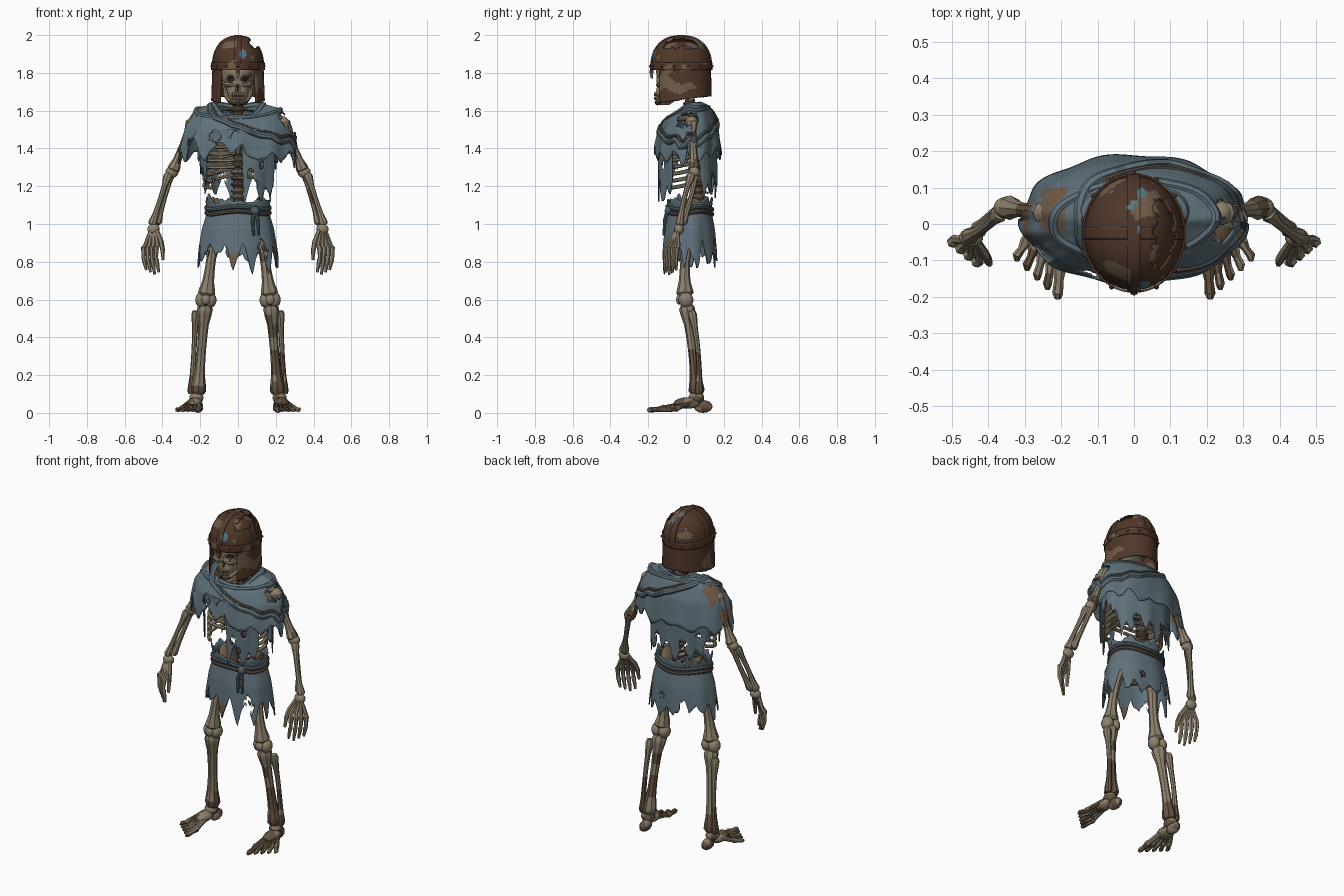
import bpy, bmesh, math
from math import sin, cos, pi
from mathutils import Vector, Matrix, noise

if "Cube" in bpy.data.objects:
    bpy.data.objects.remove(bpy.data.objects["Cube"])

def material(name, *rgb):
    m = bpy.data.materials.new(name)
    m.use_nodes = True
    m.diffuse_color = (*rgb, 1)
    m.node_tree.nodes["Principled BSDF"].inputs["Base Color"].default_value = (*rgb, 1)
    return m

BONE = material("old bone", .27, .22, .15)
STAIN = material("stained bone", .125, .083, .052)
RUST = material("rusted iron", .08, .038, .022)
WORN = material("worn tan", .16, .105, .065)
CLOTH = material("faded blue cloth", .115, .165, .195)
FOLD = material("dark blue cloth", .075, .11, .13)
ROPE = material("brown rope", .09, .07, .055)
HOLLOW = material("dark hollow", .032, .022, .016)
TEAL = material("teal corrosion", .09, .19, .25)

def patch(freq, limit, seed=0):
    """Face rule: second material wherever smooth noise exceeds a limit."""
    return lambda c: int(noise.noise(c * freq + Vector((seed, 0, seed))) > limit)

SPOTS, GRIME = patch(9, .33), patch(22, .02, 3)
def bone_rule(c):
    if c.z < .1:
        return GRIME(c)
    return 1 if (SPOTS(c) and abs(c.x) < .4) or c.z < .18 + .12 * noise.noise(c * 20) else 0

def finish(name, bm, mats, rule=None, thick=0):
    bmesh.ops.recalc_face_normals(bm, faces=bm.faces)
    mesh = bpy.data.meshes.new(name)
    bm.to_mesh(mesh)
    bm.free()
    for m in mats:
        mesh.materials.append(m)
    for p in mesh.polygons:
        p.material_index = rule(p.center) if rule else 0
    mesh.shade_smooth()
    mesh.set_sharp_from_angle(angle=math.radians(38))
    ob = bpy.data.objects.new(name, mesh)
    bpy.context.collection.objects.link(ob)
    if thick:
        mod = ob.modifiers.new("thickness", "SOLIDIFY")
        mod.thickness, mod.offset = thick, 1

def surf(name, f, nu, nv, mats, rule=None, closed=True, thick=0, holes=()):
    """Grid surface of f(u, v), with torn holes given as (x, y, z, radius)."""
    bm = bmesh.new()
    cols = nu if closed else nu + 1
    g = [[bm.verts.new(f(i / nu, j / nv)) for j in range(nv + 1)] for i in range(cols)]
    for i in range(nu):
        a, b = g[i], g[(i + 1) % cols]
        for j in range(nv):
            q = (a[j], b[j], b[j + 1], a[j + 1])
            c = sum((v.co for v in q), Vector()) / 4
            if not any((c - Vector(h[:3])).length < h[3] * (1 + .5 * noise.noise(c * 45)) for h in holes):
                bm.faces.new(q)
    bmesh.ops.delete(bm, geom=[v for v in bm.verts if not v.link_faces], context="VERTS")
    finish(name, bm, mats, rule, thick)

def tube(name, pts, radii, mats=(BONE, STAIN), rule=bone_rule, sides=8, closed=False):
    pts, bm, rings = [Vector(p) for p in pts], bmesh.new(), []
    n, count = None, len(pts)
    for i, p in enumerate(pts):
        nxt = pts[(i + 1) % count] if closed else pts[min(i + 1, count - 1)]
        t = (nxt - pts[i - 1 if closed else max(i - 1, 0)]).normalized()
        n = t.orthogonal() if n is None else n - t * n.dot(t)
        n.normalize()
        b, r = t.cross(n), radii if isinstance(radii, float) else radii[i]
        rings.append([bm.verts.new(p + r * (n * cos(k * 2 * pi / sides) + b * sin(k * 2 * pi / sides)))
                      for k in range(sides)])
    for i in range(count if closed else count - 1):
        a, b = rings[i], rings[(i + 1) % count]
        for k in range(sides):
            bm.faces.new((a[k], a[(k + 1) % sides], b[(k + 1) % sides], b[k]))
    if not closed:
        bm.faces.new(rings[0])
        bm.faces.new(rings[-1])
    finish(name, bm, mats, rule if len(mats) > 1 else None)

def ball(name, loc, size, mats=(BONE, STAIN), rule=bone_rule, tilt=0):
    bm = bmesh.new()
    mat = Matrix.Translation(loc) @ Matrix.Rotation(tilt, 4, "Y") @ Matrix.Diagonal((*size, 1))
    bmesh.ops.create_uvsphere(bm, u_segments=14, v_segments=9, radius=1, matrix=mat)
    finish(name, bm, mats, rule if len(mats) > 1 else None)

def bone(name, a, b, r, bow=0.0):
    """Long bone with flared ends and a slight bow along y."""
    a, b = Vector(a), Vector(b)
    shape = ((0, 1.3), (.04, 1.7), (.1, 1.55), (.22, 1.1), (.36, 1), (.5, .95), (.64, 1), (.78, 1.15), (.85, 1.35),
             (.9, 1.55), (.96, 1.7), (1, 1.3))
    tube(name, [a.lerp(b, t) + Vector((0, bow * sin(pi * t), 0)) for t, _ in shape], [r * k for _, k in shape])

def table(rows, t):
    """Linear look-up in rows whose first entry rises."""
    for a, b in zip(rows, rows[1:]):
        if t <= b[0]:
            k = (t - a[0]) / (b[0] - a[0])
            return [p + (q - p) * k for p, q in zip(a[1:], b[1:])]
    return rows[-1][1:]

def tear(a, seed, amount, teeth=11):
    """Ragged hem offset at angle a."""
    saw = abs((a * teeth / pi) % 2 - 1)
    return amount * (saw - .5 + 1.3 * noise.noise(Vector((cos(a) * 4, sin(a) * 4, seed))))

# Skull: lofted rows with pressed eye sockets and nose
SKULL = ((1.63, .03, -.15, -.09), (1.65, .046, -.162, -.06), (1.69, .054, -.165, -.03), (1.72, .066, -.158, .02),
         (1.75, .082, -.155, .07), (1.81, .09, -.158, .09), (1.87, .085, -.14, .09), (1.92, .05, -.08, .05))
def pit(x, z):
    eyes = math.exp(-(((abs(x) - .038) / .019) ** 2 + ((z - 1.765) / .019) ** 2) ** 2)
    nose = math.exp(-((x / .013) ** 2 + ((z - 1.72) / .02) ** 2) ** 2)
    mouth = math.exp(-((x / .045) ** 4 + ((z - 1.675) / .006) ** 2))
    return eyes + .7 * nose + .35 * mouth
def skull(u, v):
    z, a = 1.63 + .29 * v, 2 * pi * u
    w, front, back = table(SKULL, z)
    x = w * math.copysign(abs(cos(a)) ** .85, cos(a))
    y = (front + back) / 2 + (back - front) / 2 * sin(a)
    return Vector((x, y + (.035 * pit(x, z) if sin(a) < 0 else 0), z))
surf("skull", skull, 72, 48, (BONE, STAIN, HOLLOW),
     lambda c: 2 if c.y < -.06 and pit(c.x, c.z) > .45 else SPOTS(c))
for s in (-1, 1):
    tube("cheek_bone", [(s * .02, -.15, 1.735), (s * .06, -.14, 1.74), (s * .084, -.08, 1.75)], [.01, .014, .008])
    tube("jaw", [(s * .005, -.152, 1.642), (s * .04, -.14, 1.65), (s * .062, -.07, 1.68), (s * .072, -.03, 1.74)],
         [.015, .015, .014, .01])
for i in range(7):
    for z in (1.666, 1.686):
        ball("tooth", ((i - 3) * .011, -.164 + .0016 * (i - 3) ** 2, z), (.0055, .006, .01), (BONE,))

# Helmet: broken dome over a liner, ridges, brow band, cheek and neck guard
MIDY = -.025
METAL, SCUFF, CORRODED = (RUST, WORN, TEAL), patch(13, .24, 3), patch(24, .42, 6)
def metal_rule(c):
    return 2 if c.z > 1.88 and abs(c.x) < .06 and CORRODED(c) else SCUFF(c)
BREAK = [(.085, y, 1.955, .036) for y in (-.09, -.06, -.03, 0, .03)]
def arch(t, r):
    return r * math.copysign(abs(cos(t)) ** .85, cos(t)), 1.84 + .15 * sin(t) ** .95
def dome(u, v):
    k, z = arch(min(v * pi / 2, pi / 2 - .01), 1)
    return Vector((.128 * k * cos(2 * pi * u), MIDY + .15 * k * sin(2 * pi * u), z))
def liner(u, v):
    p = dome(u, v)
    return Vector((p.x * .88, MIDY + (p.y - MIDY) * .94, 1.84 + (p.z - 1.84) * .86))
surf("helmet_dome", dome, 72, 28, METAL, metal_rule, thick=.007, holes=BREAK)
surf("helmet_liner", liner, 32, 12, METAL, SCUFF)
def ridge_long(u, v):
    y, z = arch(.02 + u * (pi - .04), .155)
    return Vector(((v - .5) * .036, MIDY - y, z + .002))
def ridge_cross(u, v):
    x, z = arch(.02 + u * (pi - .04), .13)
    return Vector((-x, MIDY + (v - .5) * .034, z))
for nm, f in (("helmet_long_ridge", ridge_long), ("helmet_cross_ridge", ridge_cross)):
    surf(nm, f, 36, 4, METAL, metal_rule, closed=False, thick=.008, holes=BREAK)
surf("helmet_band", lambda u, v: Vector((.136 * cos(2 * pi * u), MIDY + .158 * sin(2 * pi * u), 1.815 + .04 * v)),
     64, 4, METAL, SCUFF, thick=.006)
def guard(u, v):
    a = math.radians(-48 + 276 * u)
    low = 1.656 + .022 * sin(a) + .006 * noise.noise(Vector((u * 30, 0, 0)))
    return Vector(((.128 + .006 * v) * cos(a), MIDY + (.15 + .002 * v) * sin(a), 1.82 + (low - 1.82) * v))
surf("helmet_guard", guard, 60, 16, METAL, SCUFF, closed=False, thick=.008)
tube("nose_guard", [(0, -.18, 1.85), (0, -.183, 1.8), (0, -.181, 1.77)], [.013, .014, .007], METAL, SCUFF, 4)
for i in range(14):
    a = (i + .5) * pi / 7
    ball("rivet", (.142 * cos(a), MIDY + .164 * sin(a), 1.835), (.007,) * 3, (RUST,))

# Spine with a stained neck, breastbone and ribs
for i in range(20):
    z = 1.01 + i * .033
    y = .02 + .05 * sin(min(1, (1.64 - z) / .3) * pi / 2)
    ball("vertebra", (0, y, z), (.04, .036, .015), (STAIN,) if z > 1.52 or i % 3 == 0 else (BONE, STAIN))
    tube("spine_spur", [(0, y + .02, z), (0, y + .05, z - .012)], [.009, .005], sides=5)
tube("spine_core", [(0, .07, 1.0), (0, .07, 1.34), (0, .02, 1.66)], .026, (STAIN,))
tube("breastbone", [(0, -.1, 1.53), (0, -.115, 1.44), (0, -.11, 1.37)], [.024, .018, .01])
for s in (-1, 1):
    for k in range(9):
        w, end = .095 + .07 * sin(min(k, 5) * pi / 10), 1 if k < 6 else .78
        path = []
        for i in range(13):
            t = end * i / 12
            path.append((s * (.015 + w * sin(pi * t) ** .8), -.005 + .1 * cos(pi * t),
                         1.55 - .036 * k - .07 * sin(pi * t * .6)))
        tube("rib", path, .0105, sides=6)
    tube("collar_bone", [(s * .02, -.09, 1.54), (s * .12, -.07, 1.56), (s * .23, .02, 1.56)], [.014, .011, .015])
    ball("shoulder_blade", (s * .13, .11, 1.48), (.06, .014, .08))

# Pelvis
ball("sacrum", (0, .08, 1.02), (.05, .03, .08), (STAIN,))
for s in (-1, 1):
    ball("hip_wing", (s * .085, .03, 1.06), (.03, .075, .085), (WORN,), tilt=s * .4)
    ball("hip_socket", (s * .09, .02, .97), (.04, .04, .045))
tube("pubic_arch", [(-.09, 0, .97), (0, -.05, .95), (.09, 0, .97)], .018)

# Arms, hands, legs and feet
for s in (-1, 1):
    ball("shoulder_joint", (s * .235, .03, 1.535), (.036, .034, .036))
    bone("upper_arm", (s * .24, .03, 1.545), (s * .345, .045, 1.28), .02)
    ball("elbow", (s * .35, .045, 1.275), (.036, .03, .032))
    bone("ulna", (s * .345, .055, 1.29), (s * .43, -.02, 1.0), .014, .01)
    bone("radius_bone", (s * .368, .03, 1.265), (s * .455, -.035, .995), .014, -.008)
    ball("wrist", (s * .447, -.037, .972), (.034, .026, .03))
    for i in range(4):
        x, y, drop = .425 + .022 * i, -.095 + .018 * i, .012 * abs(i - 1)
        tube("finger", [(s * (.438 + .008 * i), -.045, .965), (s * x, y, .885), (s * (x + .008), y - .008, .875),
             (s * (x + .009), y - .012, .82), (s * (x + .006), y - .012, .81), (s * (x - .006), y - .012, .732 + drop)],
             [.011, .012, .015, .01, .013, .007], sides=6)
    tube("thumb", [(s * .43, -.05, .965), (s * .408, -.085, .91), (s * .4, -.1, .87), (s * .396, -.11, .81)],
         [.012, .014, .013, .008], sides=6)
    bone("thigh", (s * .12, .02, .98), (s * .168, -.005, .62), .027, -.012)
    for d in (-.024, .024):
        ball("knee_condyle", (s * (.17 + d), 0, .598), (.033, .039, .042))
    ball("kneecap", (s * .17, -.036, .6), (.024, .016, .027))
    bone("shin", (s * .174, .003, .57), (s * .212, .058, .1), .025, .004)
    bone("calf_bone", (s * .222, .03, .54), (s * .245, .068, .1), .014, .015)
    ball("ankle", (s * .22, .055, .08), (.038, .042, .034))
    ball("heel", (s * .212, .09, .034), (.028, .05, .034))
    ball("instep", (s * .23, .005, .052), (.042, .07, .03))
    for i in range(5):
        kx, ky, tx, ty = .203 + .023 * i, -.105 + .017 * i, .209 + .028 * i, -.205 + .026 * i
        fat = 1.2 if i == 0 else 1
        tube("toe", [(s * (.213 + .011 * i), .02, .055), (s * kx, ky, .028), (s * (kx + .001), ky - .012, .024),
             (s * (kx + tx) / 2, (ky + ty) / 2, .018), (s * tx, ty + .015, .017), (s * tx, ty, .012)],
             [fat * r for r in (.014, .012, .017, .011, .013, .007)], sides=7)

# Shoulder cape with rolled collar and diagonal sash
CAPE = ((0, 1.6, .085, .08), (.15, 1.628, .135, .09), (.35, 1.605, .222, .118), (.6, 1.53, .272, .152),
        (1, 1.4, .305, .172))
def cape(u, v, grow=0.0):
    a = 2 * pi * u
    x, y = cos(a), sin(a)
    z, rx, ry = table(CAPE, v)
    ragged = tear(a, 2, .085 if y < .3 else .04, 13)
    lift = .06 if y < -.45 and x < .1 else 0
    z += -.075 * max(0, -y) * (1 - v * .7) + v ** 3 * (ragged + lift - .035)
    fold = 1 + .025 * sin(9 * a + 4 * v) * v + grow
    return Vector((rx * fold * x, .012 + ry * fold * y, z))
SCRAP = patch(8, .45, 7)
def cape_rule(c):
    shoulder = -.25 < c.x < -.18 and abs(c.y - .04) < .055 and c.z > 1.5
    return 1 if shoulder or (SCRAP(c) and abs(c.y) < .1) else 0
surf("shoulder_cape", cape, 130, 22, (CLOTH, WORN), cape_rule, thick=.007,
     holes=((.25, -.01, 1.55, .04), (.245, .04, 1.56, .03), (-.12, -.13, 1.46, .03), (-.25, -.06, 1.43, .02)))
def around(v_of, grow, n=56):
    return [cape(i / n, v_of(2 * pi * i / n), grow) for i in range(n)]
tube("collar_roll", around(lambda a: .12 + .04 * sin(3 * a), .02), .02, (CLOTH, FOLD), patch(14, .4), closed=True)
tube("collar_fold", around(lambda a: .3 + .06 * sin(2 * a + 1), .0), .015, (CLOTH,), closed=True)
tube("sash_roll", around(lambda a: .5 + .33 * cos(a), .02), .018, (CLOTH, FOLD), patch(16, .35), closed=True)
tube("sash_rope", around(lambda a: .43 + .33 * cos(a), .04), .009, (FOLD, ROPE), patch(12, 0), closed=True)

# Torn tunic hanging below the cape
def tunic(u, v):
    a = 2 * pi * u
    x, y = cos(a), sin(a)
    if y > .25:
        hem = 1.2 if abs(x) < .85 else 1.27
    elif y < -.3:
        hem = 1.19 if .1 < x < .9 else 1.24 if x < -.8 else 1.46
    else:
        hem = 1.36
    z = 1.5 + (hem + tear(a, 8, .07, 16) - 1.5) * v
    r = 1 + .03 * sin(10 * a) * v
    return Vector(((.225 - .015 * v) * r * x, .005 + (.157 + .002 * v) * r * y, z))
surf("torn_tunic", tunic, 128, 18, (CLOTH,), thick=.006,
     holes=((.07, -.15, 1.27, .016), (.13, -.13, 1.31, .018), (.1, -.14, 1.21, .012), (-.08, .15, 1.25, .022),
            (.1, .14, 1.25, .022), (-.16, .11, 1.3, .016)))

# Ragged skirt with rope belt
SKIRT = ((.7, .215, .14), (.85, .202, .136), (.97, .184, .126), (1.07, .155, .108), (1.15, .172, .118))
def skirt(u, v):
    a = 2 * pi * u
    top = 1.125 + tear(a, 4, .03, 7)
    z = top + (.825 + tear(a, 11, .1, 13) - top) * v
    rx, ry = table(SKIRT, z)
    r = 1 + .025 * sin(8 * a) * v
    return Vector((rx * r * cos(a), .02 + ry * r * sin(a), z))
def skirt_rule(c):
    return 1 if c.z < .84 and c.y < 0 and abs(c.x + .01) < .05 else 0
surf("ragged_skirt", skirt, 130, 24, (CLOTH, WORN), skirt_rule, thick=.007,
     holes=((.13, -.08, .84, .03), (.125, -.085, .89, .022), (-.15, -.07, .87, .018), (.06, .15, .9, .018),
            (-.08, .15, .88, .02)))
for nm, z, mat in (("belt_rope", 1.085, FOLD), ("belt_rope_lower", 1.06, ROPE)):
    tube(nm, [(.166 * cos(i * pi / 24), .02 + .117 * sin(i * pi / 24), z + .008 * sin(i * pi / 8)) for i in range(48)],
         .013, (mat,), closed=True)
ball("belt_knot", (.09, -.095, 1.07), (.024, .018, .024), (FOLD,))
for dx in (-.012, .016):
    tube("belt_tail", [(.09, -.1, 1.07), (.09 + dx, -.112, 1.02), (.095 + dx, -.118, .94)], [.009, .01, .006], (FOLD,))
